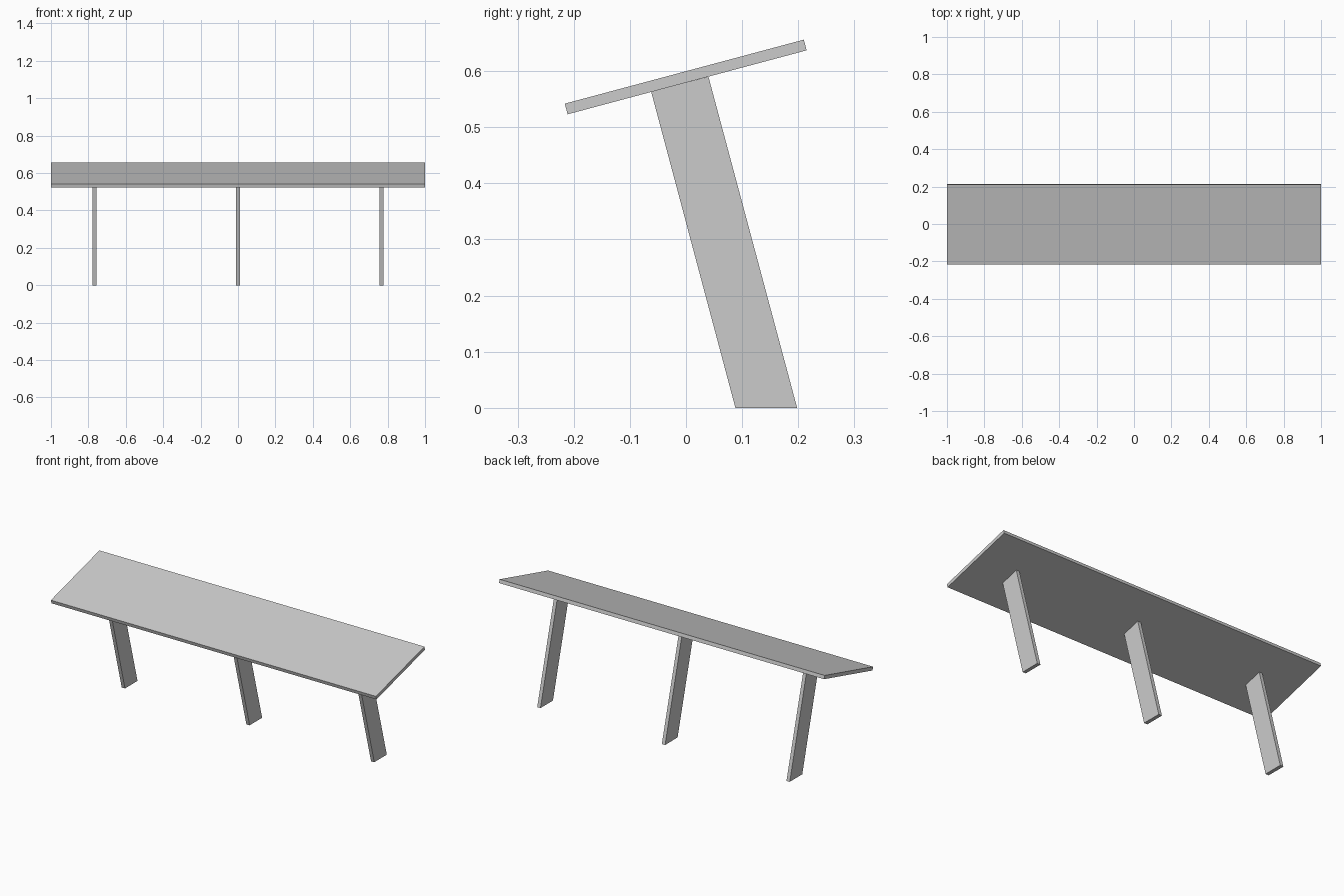
import bpy
import bmesh

cube = bpy.data.objects.get("Cube")
if cube:
    bpy.data.objects.remove(cube, do_unlink=True)

grey = bpy.data.materials.new("light_grey")
grey.use_nodes = True
colour = (0.6, 0.6, 0.6, 1)
grey.diffuse_color = colour
grey.node_tree.nodes["Principled BSDF"].inputs["Base Color"].default_value = colour


def slab(name, profile, x, width):
    """Extrude a (y, z) side profile along x, centred on x."""
    bm = bmesh.new()
    face = bm.faces.new([bm.verts.new((x - width / 2, y, z)) for y, z in profile])
    ext = bmesh.ops.extrude_face_region(bm, geom=[face])
    verts = [v for v in ext["geom"] if isinstance(v, bmesh.types.BMVert)]
    bmesh.ops.translate(bm, verts=verts, vec=(width, 0, 0))
    bmesh.ops.recalc_face_normals(bm, faces=bm.faces)
    mesh = bpy.data.meshes.new(name)
    bm.to_mesh(mesh)
    bm.free()
    mesh.materials.append(grey)
    obj = bpy.data.objects.new(name, mesh)
    bpy.context.collection.objects.link(obj)


# Tilted board
slab("board", [(-0.211, 0.523), (0.215, 0.637), (0.210, 0.656), (-0.216, 0.542)], 0, 2)

# Three leaning legs, cut flat on the floor and flush under the board
leg_profile = [(0.088, 0), (0.198, 0), (0.040, 0.590), (-0.062, 0.563)]
for name, x in (("right_leg", -0.767), ("middle_leg", 0), ("left_leg", 0.767)):
    slab(name, leg_profile, x, 0.02)
